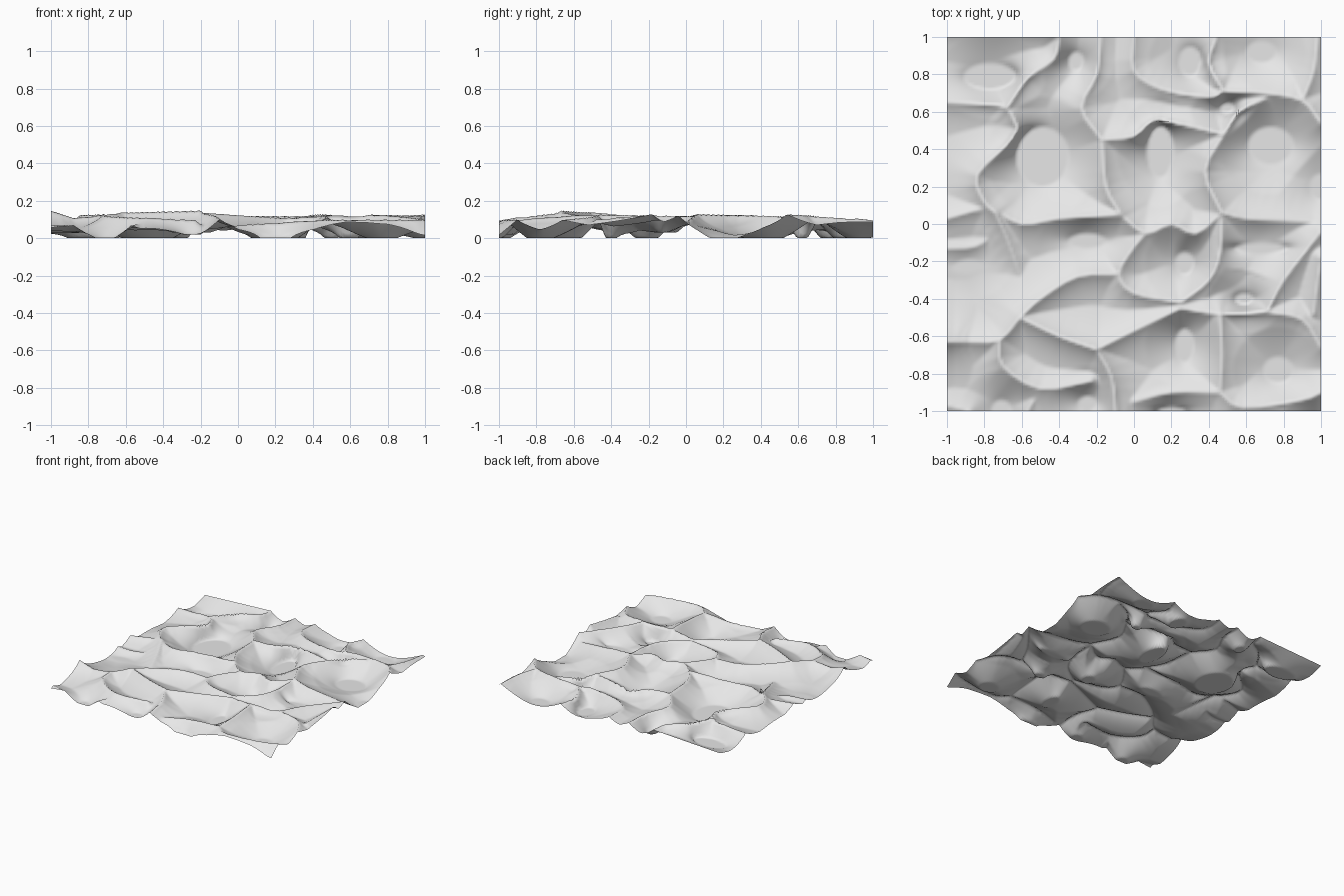
import bpy
import bmesh
from mathutils import Vector

default_cube = bpy.data.objects.get("Cube")
if default_cube:
    bpy.data.objects.remove(default_cube, do_unlink=True)

GRID = 150            # quads along each side
RUN = 0.16            # flank width where no valley floor is close
REACH = 0.8           # how far a crest is felt at all
segments = []         # crest pieces: start, direction, length squared, heights
floors = []           # flat valley floors: centre, radii and level


def crest(start_height, end_height, *path):
    """Register a smooth crest line through points given in hundredths."""
    points = [Vector(p) / 100 for p in path]
    points = [2 * points[0] - points[1]] + points + [2 * points[-1] - points[-2]]
    samples = []
    for a, b, c, d in zip(points, points[1:], points[2:], points[3:]):
        for step in range(3):
            t = step / 3
            samples.append(0.5 * (2 * b + (c - a) * t
                                  + (2 * a - 5 * b + 4 * c - d) * t * t
                                  + (3 * b - a - 3 * c + d) * t * t * t))
    samples.append(points[-2])
    count = len(samples) - 1
    rise = (end_height - start_height) / count
    for i in range(count):
        start, direction = samples[i], samples[i + 1] - samples[i]
        segments.append((start.x, start.y, direction.x, direction.y,
                         direction.length_squared,
                         start_height + rise * i, rise))


def valley_floor(x, y, radius_x, radius_y, level=0.0):
    """Register a flat oval floor given in hundredths."""
    floors.append((x / 100, y / 100, radius_x / 100, radius_y / 100, level))


# North-west crests
crest(.09, .12, (-100, 65), (-80, 64), (-68, 62), (-62, 51))
crest(.12, .09, (-68, 62), (-57, 78), (-43, 88), (-40, 100))
crest(.12, .13, (-62, 51), (-68, 42), (-84, 26), (-80, 12), (-74, 6))
crest(.09, .12, (-18, 100), (-20, 80), (-28, 62), (-17, 45))
crest(.12, .13, (-17, 45), (-15, 20), (-7, 5))
crest(.06, .09, (-100, 100), (-70, 100), (-40, 100))

# North-east crests
crest(.09, .11, (0, 100), (0, 82), (15, 72), (40, 68), (48, 71))
crest(.11, .13, (48, 71), (70, 70), (90, 66), (100, 54))
crest(.12, .10, (90, 66), (96, 82), (98, 100))
crest(.08, .11, (44, 100), (40, 86), (48, 71))
crest(.12, .12, (-17, 45), (0, 47), (10, 55), (22, 54), (48, 48))
crest(.12, .11, (48, 48), (56, 60), (70, 67))
crest(.12, .13, (48, 48), (38, 28), (47, 6))

# Middle crests running from side to side
crest(.10, .13, (-100, 3), (-78, 8), (-60, 0), (-40, 3), (-7, 5))
crest(.13, .07, (47, 6), (60, 3), (80, 2), (100, 1))
crest(.12, .12, (-7, 5), (6, -5), (20, 0), (33, -5), (47, 6))
crest(.13, .05, (-74, 6), (-67, -10), (-60, -30))
crest(.07, .06, (-100, -13), (-85, -12), (-74, -5))
crest(.12, .11, (6, -5), (-2, -15), (-8, -27), (0, -37), (25, -42))
crest(.11, .12, (25, -42), (40, -30), (46, -15), (47, 6))

# South-west crests
crest(.11, .14, (-8, -27), (-30, -28), (-50, -40), (-61, -50))
crest(.14, .11, (-61, -50), (-72, -62), (-88, -63))
crest(.11, .15, (-88, -63), (-100, -63))
crest(.14, .15, (-61, -50), (-40, -60), (-20, -67))
crest(.13, .10, (-72, -62), (-70, -76), (-50, -88), (-23, -84))
crest(.14, .10, (-20, -67), (-12, -82), (-10, -100))
crest(.07, .08, (-57, -100), (-50, -88))
crest(.07, .07, (-100, -97), (-88, -100))

# South-east crests
crest(.14, .11, (-20, -67), (0, -57), (25, -45))
crest(.11, .13, (25, -45), (46, -48), (71, -47))
crest(.13, .10, (71, -47), (90, -51), (100, -66))
crest(.13, .12, (71, -47), (80, -30), (100, -4))
crest(.10, .13, (96, -48), (98, -32), (100, -18))
crest(.13, .10, (46, -48), (47, -70), (46, -90))
crest(.07, .10, (0, -95), (20, -90), (46, -90))
crest(.10, .10, (46, -90), (58, -98), (90, -94), (100, -90))

# Northern valley floors
valley_floor(-77, 79, 14, 7)
valley_floor(-31, 87, 4, 5)
valley_floor(30, 87, 6, 8)
valley_floor(68, 92, 8, 6)
valley_floor(-49, 36, 14, 16)
valley_floor(14, 39, 7, 14)
valley_floor(73, 42, 12, 10)
valley_floor(50, 62, 4, 3)
valley_floor(100, 20, 6, 7)

# Middle valley floors
valley_floor(-25, -9, 10, 4, .03)
valley_floor(68, -13, 14, 3, .03)
valley_floor(-88, -22, 8, 3, .03)
valley_floor(27, -21, 5, 6)
valley_floor(59, -40, 5, 3)

# Southern valley floors
valley_floor(27, -65, 5, 9)
valley_floor(77, -78, 8, 7)
valley_floor(-25, -96, 5, 4, .02)
valley_floor(-71, -99, 5, 5)
valley_floor(20, -100, 8, 2)
valley_floor(100, -105, 6, 3)


def nearest_floor(x, y):
    """Distance to the nearest valley floor, and its level fading outwards."""
    nearest, height = RUN, 0.0
    for cx, cy, rx, ry, level in floors:
        px, py = x - cx, y - cy
        ratio = max(1.0, ((px / rx) ** 2 + (py / ry) ** 2) ** 0.5)
        gap = (px * px + py * py) ** 0.5 * (1 - 1 / ratio)
        if gap < nearest:
            nearest, height = gap, level * (1 - gap / RUN)
    return nearest, height


def terrain_height(x, y):
    """Slope running from the governing crest down to the nearest floor."""
    drop, level = nearest_floor(x, y)
    best = level
    if drop == 0:
        return best
    for sx, sy, dx, dy, square, height, rise in segments:
        px, py = x - sx, y - sy
        if abs(px) > 0.5 or abs(py) > 0.5:
            continue
        t = min(1.0, max(0.0, (px * dx + py * dy) / square))
        px -= dx * t
        py -= dy * t
        away = (px * px + py * py) ** 0.5
        top = (height + rise * t) * (1 - away / REACH)
        best = max(best, level + (top - level) * drop / (drop + away))
    return best


# Terrain sheet
bm = bmesh.new()
bmesh.ops.create_grid(bm, x_segments=GRID, y_segments=GRID, size=1)
for vert in bm.verts:
    vert.co.z = terrain_height(vert.co.x, vert.co.y)
for face in bm.faces:
    face.smooth = True
mesh = bpy.data.meshes.new("terrain_sheet")
bm.to_mesh(mesh)
bm.free()
terrain = bpy.data.objects.new("terrain_sheet", mesh)
bpy.context.collection.objects.link(terrain)

# Pale stone colour
stone = bpy.data.materials.new("pale_grey")
stone.use_nodes = True
colour = (0.8, 0.8, 0.8, 1)
stone.diffuse_color = colour
stone.node_tree.nodes["Principled BSDF"].inputs["Base Color"].default_value = colour
mesh.materials.append(stone)
